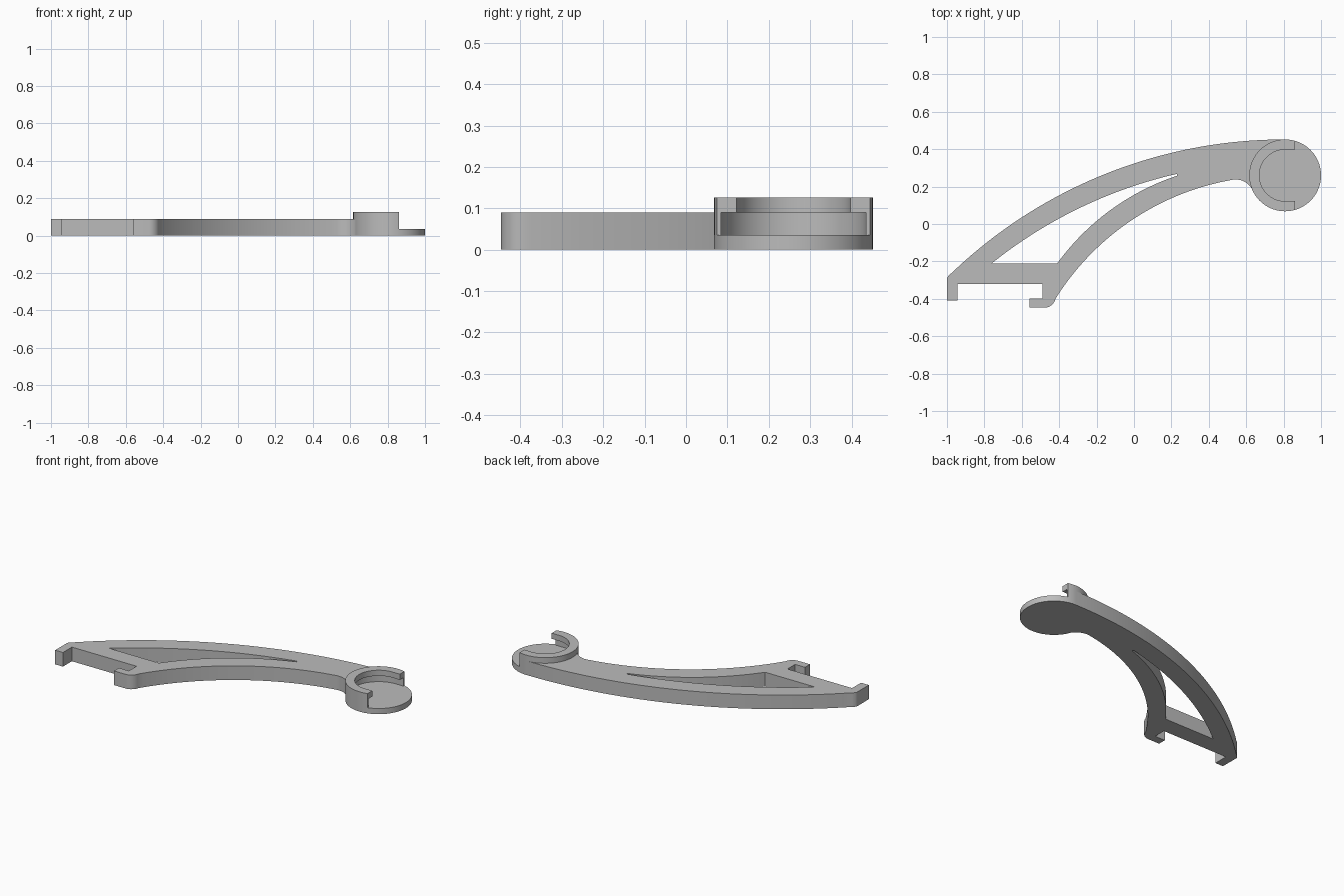
import bpy
import bmesh
from math import sin, cos, radians, sqrt, atan2, pi
from mathutils import Vector

cube = bpy.data.objects.get("Cube")
if cube:
    bpy.data.objects.remove(cube)

grey = bpy.data.materials.new("plain grey")
grey.use_nodes = True
colour = (0.5, 0.5, 0.5, 1)
grey.diffuse_color = colour
grey.node_tree.nodes["Principled BSDF"].inputs["Base Color"].default_value = colour


def arc(p, q, radius, steps=32):
    """Minor arc from p to q; positive radius bulges to the left of travel."""
    p, q = Vector(p), Vector(q)
    d = q - p
    side = 1 if radius > 0 else -1
    normal = Vector((-d.y, d.x)).normalized() * side
    c = (p + q) / 2 - normal * sqrt(radius ** 2 - d.length_squared / 4)
    a0 = atan2(p.y - c.y, p.x - c.x)
    a1 = atan2(q.y - c.y, q.x - c.x)
    sweep = (a1 - a0 + pi) % (2 * pi) - pi
    r = abs(radius)
    return [(c.x + r * cos(a0 + sweep * i / steps),
             c.y + r * sin(a0 + sweep * i / steps)) for i in range(steps + 1)]


def sweep_round(r, start, end, steps=48):
    """Points around the pivot centre, angles in degrees."""
    angles = [radians(start + (end - start) * i / steps) for i in range(steps + 1)]
    return [(CX + r * cos(a), CY + r * sin(a)) for a in angles]


def plate(name, loops, z0, z1):
    """Extrude closed outlines (the first outer, the rest holes) from z0 to z1."""
    curve = bpy.data.curves.new(name, "CURVE")
    curve.dimensions = "2D"
    curve.fill_mode = "BOTH"
    curve.extrude = (z1 - z0) / 2
    for pts in loops:
        spline = curve.splines.new("POLY")
        spline.points.add(len(pts) - 1)
        for point, (x, y) in zip(spline.points, pts):
            point.co = (x, y, 0, 1)
        spline.use_cyclic_u = True
    temp = bpy.data.objects.new(name + " outline", curve)
    bpy.context.collection.objects.link(temp)
    graph = bpy.context.evaluated_depsgraph_get()
    mesh = bpy.data.meshes.new_from_object(temp.evaluated_get(graph))
    bpy.data.objects.remove(temp)

    # Weld caps to walls and set the height
    bm = bmesh.new()
    bm.from_mesh(mesh)
    bmesh.ops.remove_doubles(bm, verts=bm.verts, dist=0.0002)
    bmesh.ops.translate(bm, verts=bm.verts, vec=(0, 0, (z0 + z1) / 2))
    bmesh.ops.recalc_face_normals(bm, faces=bm.faces)
    bm.to_mesh(mesh)
    bm.free()
    mesh.materials.clear()
    mesh.materials.append(grey)
    obj = bpy.data.objects.new(name, mesh)
    bpy.context.collection.objects.link(obj)
    bpy.ops.object.select_all(action="DESELECT")
    obj.select_set(True)
    bpy.context.view_layer.objects.active = obj
    bpy.ops.object.shade_smooth_by_angle(angle=radians(30))
    return obj


# Pivot centre, outer radius, front cut of the cup
CX, CY, R, CUT = 0.808, 0.26, 0.192, 0.86
ARM_TOP, FLOOR, CUP_TOP = 0.09, 0.036, 0.126

# Curved arm with clip hooks and a long triangular opening
outline = [(-0.945, -0.32), (-0.945, -0.41), (-1, -0.41)]
outline += arc((-1, -0.29), (-0.975, -0.262), 0.06, 6)
outline += arc((-0.975, -0.262), (CX, CY + R), 2.57, 48)[1:]
outline += sweep_round(R - 0.002, 92, 207)
outline += arc((0.638, 0.172), (0.53, 0.237), -0.1, 12)
outline += arc((0.53, 0.237), (-0.42, -0.40), -1.4, 40)[1:]
outline += arc((-0.42, -0.40), (-0.475, -0.447), 0.06, 8)[1:]
outline += [(-0.56, -0.447), (-0.56, -0.397), (-0.49, -0.397), (-0.49, -0.32)]
opening = arc((-0.76, -0.21), (0.23, 0.268), 2.46)
opening += arc((0.23, 0.258), (-0.41, -0.21), -1.3)
plate("arm", [outline, opening], 0, ARM_TOP)

# Round base of the cup
plate("cup_base", [sweep_round(R, 0, 360, 96)[:-1]], 0, FLOOR)


# Open-fronted cup wall, and the wider lip that overhangs the slot
def cup_ring(name, inner, z0, z1):
    edge = atan2(sqrt(R ** 2 - (CUT - CX) ** 2), CUT - CX) * 180 / pi
    ring = sweep_round(R, edge, 360 - edge)
    ring += [(CUT, CY - inner)] + sweep_round(inner, 270, 90) + [(CUT, CY + inner)]
    plate(name, [ring], z0, z1)


cup_ring("cup_wall", 0.175, FLOOR, ARM_TOP)
cup_ring("cup_lip", 0.138, ARM_TOP, CUP_TOP)
